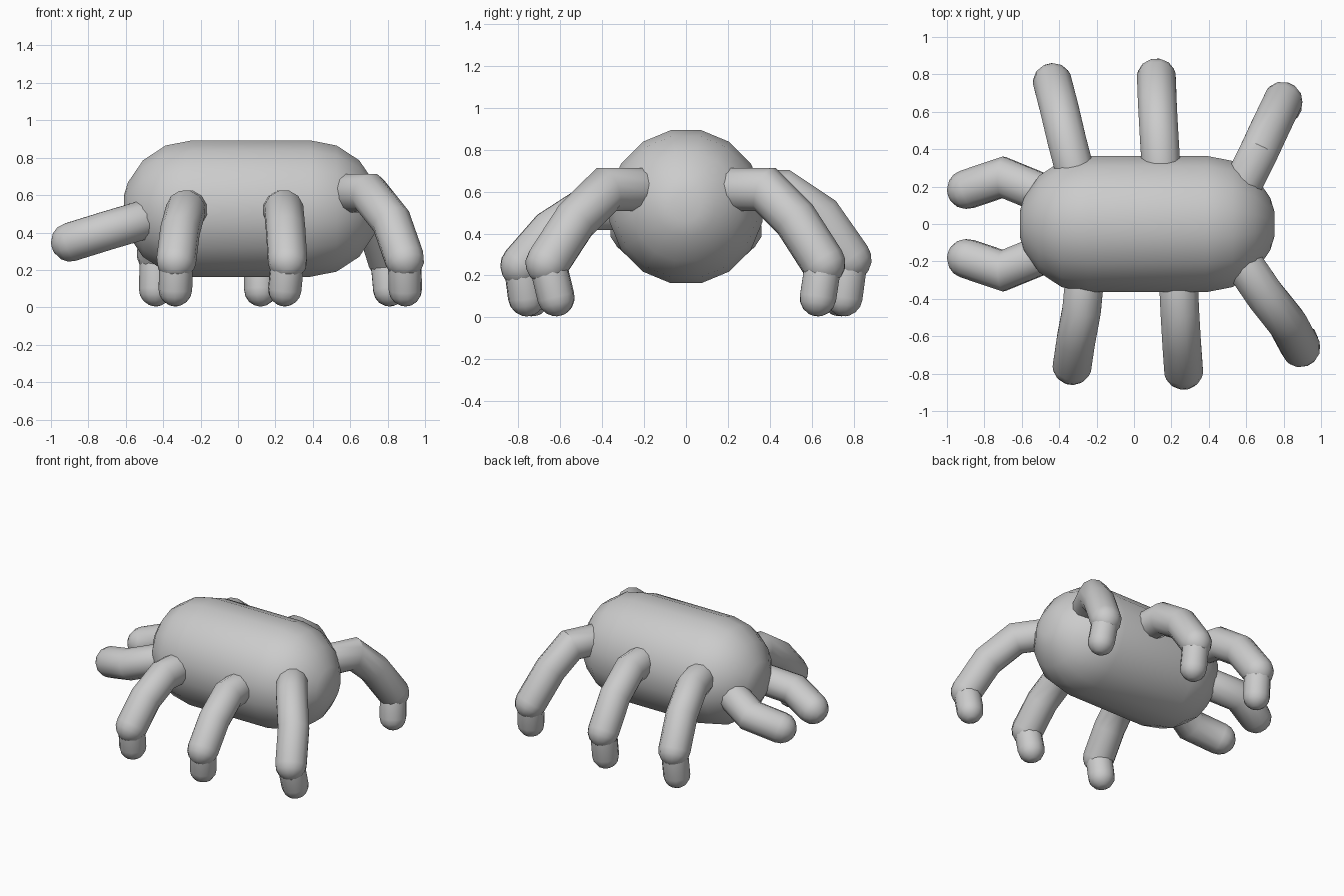
import bpy, bmesh, math
from mathutils import Vector

if "Cube" in bpy.data.objects:
    bpy.data.objects.remove(bpy.data.objects["Cube"])

grey = bpy.data.materials.new("plain_grey")
grey.diffuse_color = (0.6, 0.6, 0.6, 1)
grey.use_nodes = True
grey.node_tree.nodes["Principled BSDF"].inputs["Base Color"].default_value = grey.diffuse_color

CAP = [math.radians(a) for a in (79, 67.5, 45, 22.5)]


def tube(bm, points, radius, sides):
    """Round-ended tube swept along a path with mitred bends."""
    pts = [Vector(p) for p in points]
    dirs = [(b - a).normalized() for a, b in zip(pts, pts[1:])]
    flat = pts[-1] - pts[0]
    ref = Vector((-flat.y, flat.x, 0)).normalized()
    stations = []  # centre, tangent, radius, bend vector, stretch
    none = Vector((0, 0, 0))
    for a in CAP:
        stations.append((pts[0] - dirs[0] * radius * math.sin(a), dirs[0],
                         radius * math.cos(a), none, 0))
    stations.append((pts[0], dirs[0], radius, none, 0))
    for i in range(1, len(pts) - 1):
        t = (dirs[i - 1] + dirs[i]).normalized()
        b = (dirs[i] - dirs[i - 1])
        b = b.normalized() if b.length > 1e-5 else none
        stations.append((pts[i], t, radius, b, 1 / max(t.dot(dirs[i]), 0.5) - 1))
    stations.append((pts[-1], dirs[-1], radius, none, 0))
    for a in reversed(CAP):
        stations.append((pts[-1] + dirs[-1] * radius * math.sin(a), dirs[-1],
                         radius * math.cos(a), none, 0))
    rings = []
    for c, t, r, b, s in stations:
        u = (ref - t * ref.dot(t)).normalized()
        v = t.cross(u)
        ring = []
        for k in range(sides):
            ang = 2 * math.pi * (k + 0.5) / sides
            o = (u * math.cos(ang) + v * math.sin(ang)) * r
            ring.append(bm.verts.new(c + o + b * (o.dot(b) * s)))
        rings.append(ring)
    for r0, r1 in zip(rings, rings[1:]):
        for k in range(sides):
            n = (k + 1) % sides
            bm.faces.new((r0[k], r0[n], r1[n], r1[k]))
    bm.faces.new(rings[0][::-1])
    bm.faces.new(rings[-1])


def part(name, tubes):
    bm = bmesh.new()
    for points, radius, sides in tubes:
        tube(bm, points, radius, sides)
    bmesh.ops.recalc_face_normals(bm, faces=bm.faces)
    me = bpy.data.meshes.new(name)
    bm.to_mesh(me)
    bm.free()
    me.materials.append(grey)
    ob = bpy.data.objects.new(name, me)
    bpy.context.collection.objects.link(ob)
    bpy.ops.object.select_all(action='DESELECT')
    ob.select_set(True)
    bpy.context.view_layer.objects.active = ob
    bpy.ops.object.shade_smooth_by_angle(angle=math.radians(35))


# Capsule body
part("body", [([(-0.245, 0, 0.528), (0.385, 0, 0.528)], 0.372, 16)])

# Walking legs: hip, bend, shin, ankle, then a thinner foot
legs = {
    "front_right_leg": [(0.57, -0.19, 0.61), (0.70, -0.38, 0.61), (0.82, -0.53, 0.46),
                        (0.89, -0.66, 0.26), (0.895, -0.62, 0.095)],
    "front_middle_leg": [(0.235, -0.25, 0.52), (0.245, -0.47, 0.52), (0.255, -0.64, 0.41),
                         (0.265, -0.78, 0.25), (0.25, -0.76, 0.095)],
    "front_left_leg": [(-0.26, -0.25, 0.52), (-0.28, -0.46, 0.52), (-0.31, -0.62, 0.41),
                       (-0.33, -0.755, 0.25), (-0.335, -0.735, 0.095)],
    "back_right_leg": [(0.57, 0.19, 0.61), (0.665, 0.38, 0.61), (0.73, 0.52, 0.47),
                       (0.795, 0.655, 0.26), (0.81, 0.63, 0.095)],
    "back_middle_leg": [(0.15, 0.22, 0.60), (0.135, 0.46, 0.60), (0.125, 0.64, 0.48),
                        (0.12, 0.78, 0.28), (0.12, 0.755, 0.095)],
    "back_left_leg": [(-0.30, 0.22, 0.60), (-0.36, 0.45, 0.60), (-0.40, 0.62, 0.48),
                      (-0.435, 0.755, 0.28), (-0.44, 0.735, 0.095)],
}
for name, p in legs.items():
    part(name, [(p[:4], 0.107, 12), (p[3:], 0.09, 12)])

# Two short feelers at the left end
for side, name in ((1, "back_feeler"), (-1, "front_feeler")):
    part(name, [([(-0.48, side * 0.16, 0.475), (-0.70, side * 0.25, 0.41),
                  (-0.893, side * 0.185, 0.35)], 0.107, 12)])
